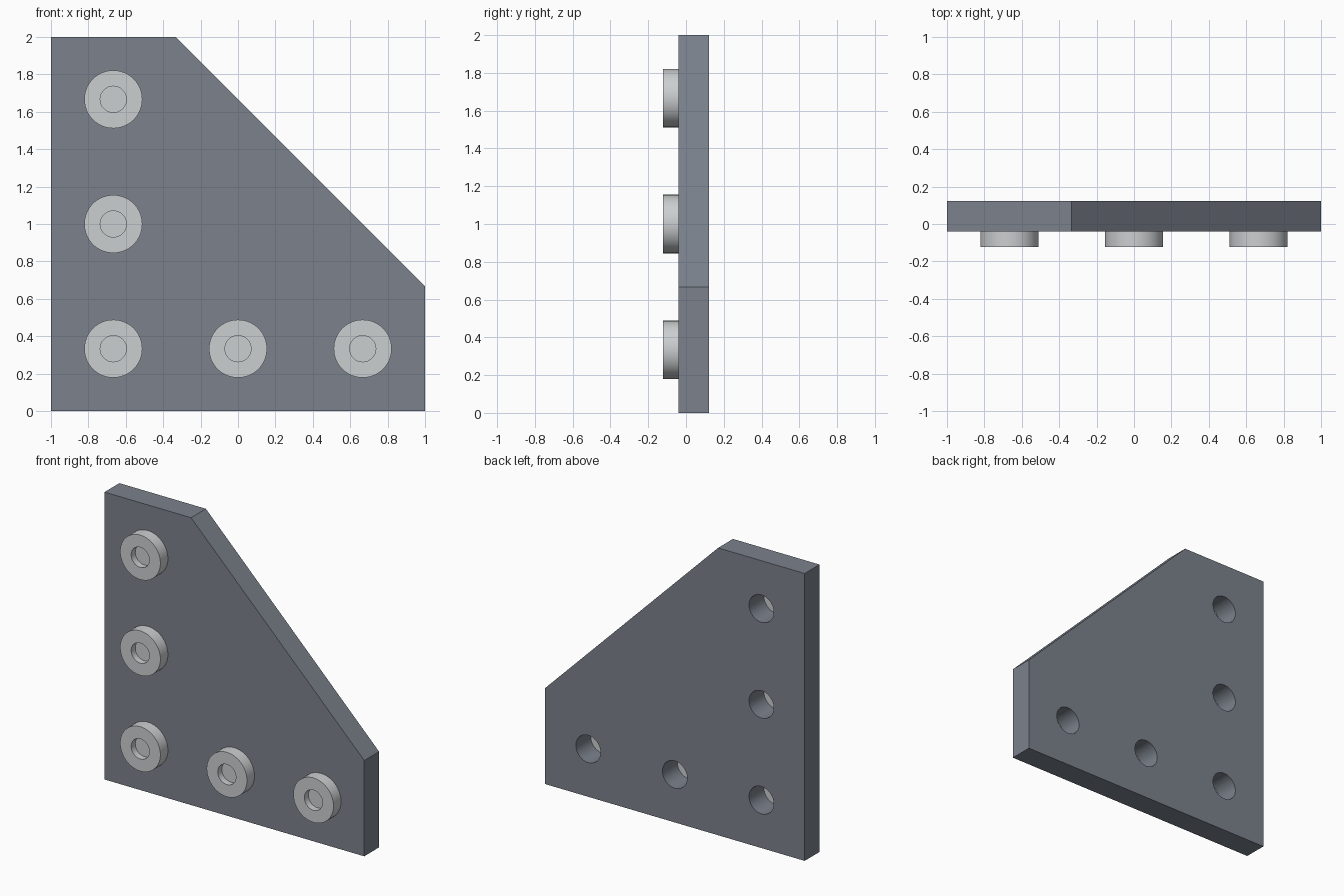
import bpy, bmesh, math
from mathutils import Vector

cube = bpy.data.objects.get("Cube")
if cube:
    bpy.data.objects.remove(cube, do_unlink=True)

SEGMENTS = 64
FRONT, SEAT, BACK = -0.123, -0.04, 0.123
PITCH = 2 / 3
CENTRES = [(-PITCH, PITCH * (i + 0.5)) for i in range(3)]
CENTRES += [(0, PITCH / 2), (PITCH, PITCH / 2)]


def material(name, colour):
    mat = bpy.data.materials.new(name)
    mat.use_nodes = True
    mat.diffuse_color = (*colour, 1)
    mat.node_tree.nodes["Principled BSDF"].inputs["Base Color"].default_value = (*colour, 1)
    return mat


def finish(name, bm, mat):
    bmesh.ops.recalc_face_normals(bm, faces=bm.faces)
    mesh = bpy.data.meshes.new(name)
    bm.to_mesh(mesh)
    bm.free()
    mesh.materials.append(mat)
    obj = bpy.data.objects.new(name, mesh)
    bpy.context.collection.objects.link(obj)
    return obj


def smooth(obj):
    bpy.ops.object.select_all(action="DESELECT")
    obj.select_set(True)
    bpy.context.view_layer.objects.active = obj
    bpy.ops.object.shade_smooth_by_angle(angle=math.radians(30))


def prism(bm, outline, y0, y1):
    """Extrude an x-z outline along y."""
    face = bm.faces.new([bm.verts.new((x, y0, z)) for x, z in outline])
    ext = bmesh.ops.extrude_face_region(bm, geom=[face])
    verts = [v for v in ext["geom"] if isinstance(v, bmesh.types.BMVert)]
    bmesh.ops.translate(bm, verts=verts, vec=Vector((0, y1 - y0, 0)))


def circle(cx, cz, r):
    angles = [2 * math.pi * i / SEGMENTS for i in range(SEGMENTS)]
    return [(cx + r * math.cos(a), cz + r * math.sin(a)) for a in angles]


def lathe(bm, profile, cx, cz):
    """Join rings of (radius, y) and cap both ends."""
    rings = [[bm.verts.new((x, y, z)) for x, z in circle(cx, cz, r)] for r, y in profile]
    for a, b in zip(rings, rings[1:]):
        for i in range(SEGMENTS):
            j = (i + 1) % SEGMENTS
            bm.faces.new((a[i], a[j], b[j], b[i]))
    bm.faces.new(rings[0])
    bm.faces.new(rings[-1])


plate_grey = material("slate grey", (0.20, 0.225, 0.265))
bolt_grey = material("light grey", (0.60, 0.62, 0.63))

# Gusset plate with two clipped corners
bm = bmesh.new()
prism(bm, [(-1, 0), (1, 0), (1, PITCH), (-1 + PITCH, 2), (-1, 2)], SEAT, BACK)
plate = finish("gusset_plate", bm, plate_grey)

# Bolt holes drilled through the plate
bm = bmesh.new()
for cx, cz in CENTRES:
    prism(bm, circle(cx, cz, 0.095), SEAT - 0.1, BACK + 0.1)
cutter = finish("hole_cutter", bm, plate_grey)
cutter.hide_render = True
cut = plate.modifiers.new("holes", "BOOLEAN")
cut.operation, cut.solver, cut.object = "DIFFERENCE", "EXACT", cutter
bpy.ops.object.select_all(action="DESELECT")
plate.select_set(True)
bpy.context.view_layer.objects.active = plate
bpy.ops.object.modifier_apply(modifier=cut.name)
bpy.data.objects.remove(cutter, do_unlink=True)
smooth(plate)

# Round bolt heads with a shallow socket
for n, (cx, cz) in enumerate(CENTRES, 1):
    bm = bmesh.new()
    lathe(bm, [(0.155, SEAT), (0.155, FRONT), (0.07, FRONT), (0.07, FRONT + 0.045)], cx, cz)
    smooth(finish(f"bolt_head_{n}", bm, bolt_grey))
